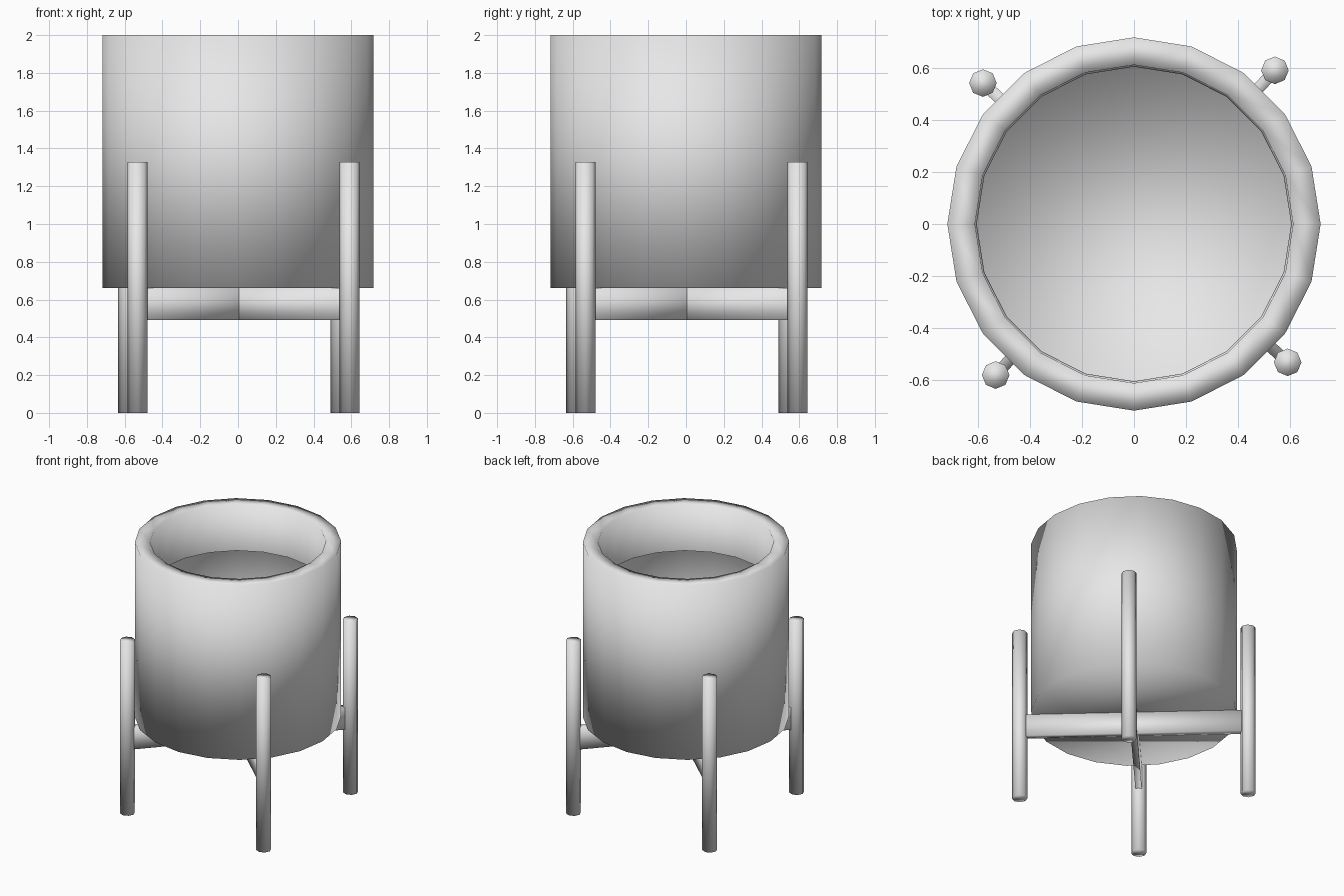
import bpy, bmesh, math
from mathutils import Matrix

cube = bpy.data.objects.get("Cube")
if cube:
    bpy.data.objects.remove(cube, do_unlink=True)

grey = bpy.data.materials.new("light_grey")
grey.use_nodes = True
colour = (0.8, 0.8, 0.8, 1)
grey.diffuse_color = colour
grey.node_tree.nodes["Principled BSDF"].inputs["Base Color"].default_value = colour


def finish(name, bm):
    mesh = bpy.data.meshes.new(name)
    bm.to_mesh(mesh)
    bm.free()
    mesh.materials.append(grey)
    for face in mesh.polygons:
        face.use_smooth = True
    obj = bpy.data.objects.new(name, mesh)
    bpy.context.collection.objects.link(obj)
    return obj


def lathe(name, profile, sides, close_end):
    """Revolve (radius, height) points with a flat cap at the start and, if wanted, the end."""
    bm = bmesh.new()
    rings = []
    for r, z in profile:
        rings.append([bm.verts.new((r * math.cos(a), r * math.sin(a), z))
                      for a in (math.tau * i / sides for i in range(sides))])
    for low, high in zip(rings, rings[1:]):
        for i in range(sides):
            j = (i + 1) % sides
            bm.faces.new((low[i], low[j], high[j], high[i]))
    bm.faces.new(rings[0][::-1])
    if close_end:
        bm.faces.new(rings[-1])
    return finish(name, bm)


# Thin hollow pot with a broad rim folded down inside
lathe("pot", [(0.718, 0.66), (0.718, 2.0), (0.612, 2.0), (0.605, 1.65)], 20, False)

# Four posts, the stand turned slightly from the diagonal
TURN = math.radians(47.5)
REACH = 0.795
OFFSET = 0.005
for i, name in enumerate(("back_left", "back_right", "front_right", "front_left")):
    angle = TURN + i * math.pi / 2
    leg = lathe(name + "_leg", [(0.053, 0), (0.053, 1.327)], 8, True)
    leg.location = (REACH * math.cos(angle) + OFFSET, REACH * math.sin(angle) + OFFSET, 0)

# Crossed bars under the pot, joining opposite posts
for i, name in enumerate(("first_cross_bar", "second_cross_bar")):
    bm = bmesh.new()
    bmesh.ops.create_cube(bm, size=1, matrix=Matrix.Diagonal((2 * REACH, 0.045, 0.168, 1)))
    bar = finish(name, bm)
    bar.location = (OFFSET, OFFSET, 0.576)
    bar.rotation_euler.z = TURN + i * math.pi / 2
